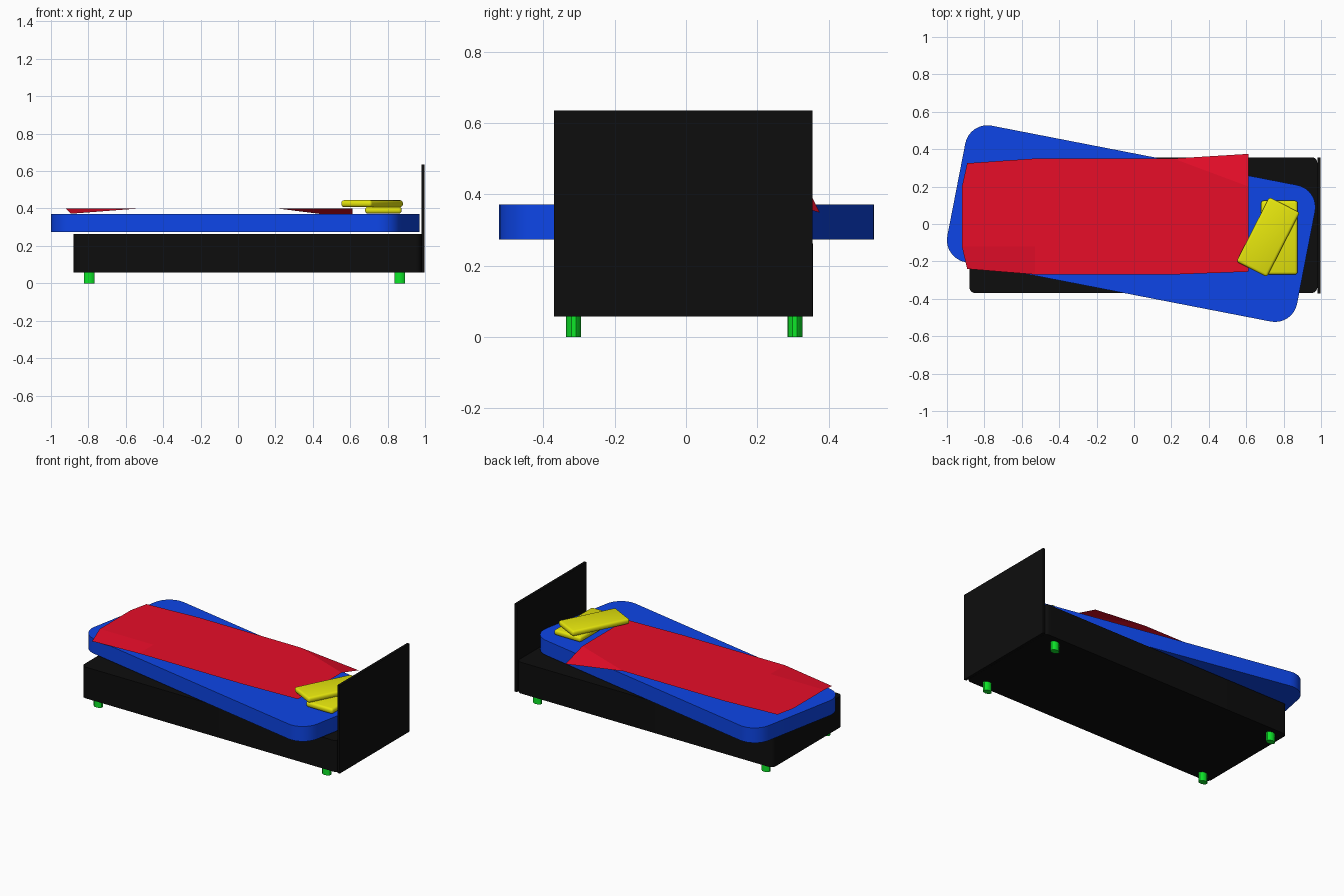
import bpy, bmesh, math

if "Cube" in bpy.data.objects:
    bpy.data.objects.remove(bpy.data.objects["Cube"])


def material(name, rgb):
    m = bpy.data.materials.new(name)
    m.diffuse_color = (*rgb, 1)
    m.use_nodes = True
    m.node_tree.nodes["Principled BSDF"].inputs["Base Color"].default_value = m.diffuse_color
    return m


BLACK = material("black", (0.004, 0.004, 0.004))
BLUE = material("blue", (0.004, 0.06, 0.8))
RED = material("red", (0.8, 0.004, 0.022))
YELLOW = material("yellow", (0.8, 0.8, 0.004))
GREEN = material("green", (0.004, 0.8, 0.022))


def finish(bm, name, mat, smooth=True):
    mesh = bpy.data.meshes.new(name)
    bm.to_mesh(mesh)
    bm.free()
    ob = bpy.data.objects.new(name, mesh)
    bpy.context.collection.objects.link(ob)
    mesh.materials.append(mat)
    if smooth:
        bpy.ops.object.select_all(action='DESELECT')
        bpy.context.view_layer.objects.active = ob
        ob.select_set(True)
        bpy.ops.object.shade_smooth_by_angle(angle=math.radians(40))
    return ob


def box(name, size, center, mat, turn=0, corner=0, edge=0):
    """Box with optional rounded plan corners and softened rims."""
    bm = bmesh.new()
    bmesh.ops.create_cube(bm, size=1)
    bmesh.ops.scale(bm, vec=size, verts=bm.verts)
    if corner:
        upright = [e for e in bm.edges
                   if abs(e.verts[0].co.z - e.verts[1].co.z) > size[2] / 2]
        bmesh.ops.bevel(bm, geom=upright, offset=corner, segments=8,
                        profile=0.5, affect='EDGES')
    if edge:
        bmesh.ops.bevel(bm, geom=bm.edges[:], offset=edge, segments=3,
                        profile=0.5, affect='EDGES')
    ob = finish(bm, name, mat)
    ob.location = center
    ob.rotation_euler.z = math.radians(turn)
    return ob


# Frame and headboard
box("bed_base", (1.86, 0.725, 0.205), (0.05, -0.006, 0.1605), BLACK, corner=0.03)
box("headboard", (0.017, 0.725, 0.577), (0.9895, -0.008, 0.3465), BLACK)

# Skewed mattress
box("mattress", (1.905, 0.743, 0.098), (-0.015, 0.002, 0.322), BLUE, turn=-11, corner=0.12)

# Two stacked pillows
box("lower_pillow", (0.195, 0.395, 0.036), (0.777, -0.073, 0.391), YELLOW, edge=0.014)
box("upper_pillow", (0.183, 0.387, 0.036), (0.717, -0.07, 0.426), YELLOW, turn=-27, edge=0.014)

# Legs
for end, x in (("foot", -0.795), ("head", 0.865)):
    for side, y in (("front", -0.315), ("back", 0.305)):
        bm = bmesh.new()
        bmesh.ops.create_cone(bm, cap_ends=True, segments=10,
                              radius1=0.03, radius2=0.03, depth=0.06)
        bmesh.ops.scale(bm, vec=(1, 0.7, 1), verts=bm.verts)
        leg = finish(bm, f"{end}_{side}_leg", GREEN)
        leg.location = (x, y, 0.03)

# Thin blanket: coarse sheet with two drooping opposite corners
columns = [(-0.92, -0.24, 0.325), (-0.53, -0.27, 0.35),
           (0.21, -0.27, 0.35), (0.613, -0.255, 0.375)]
bm = bmesh.new()
grid = []
for i, (x, y0, y1) in enumerate(columns):
    col = []
    for j, y in enumerate((y0, -0.12, 0.2, y1)):
        px = x + (0.028 if i == 0 and j in (0, 3) else 0)
        z = {(0, 0): 0.372, (3, 3): 0.349}.get((i, j), 0.4)
        col.append(bm.verts.new((px, y, z)))
    grid.append(col)
for i in range(3):
    for j in range(3):
        quad = (grid[i][j], grid[i + 1][j], grid[i + 1][j + 1], grid[i][j + 1])
        if i == j == 2:  # fold the drooping corner so it clears the mattress
            bm.faces.new((quad[0], quad[1], quad[3]))
            bm.faces.new((quad[1], quad[2], quad[3]))
        else:
            bm.faces.new(quad)
finish(bm, "blanket", RED, smooth=False)
